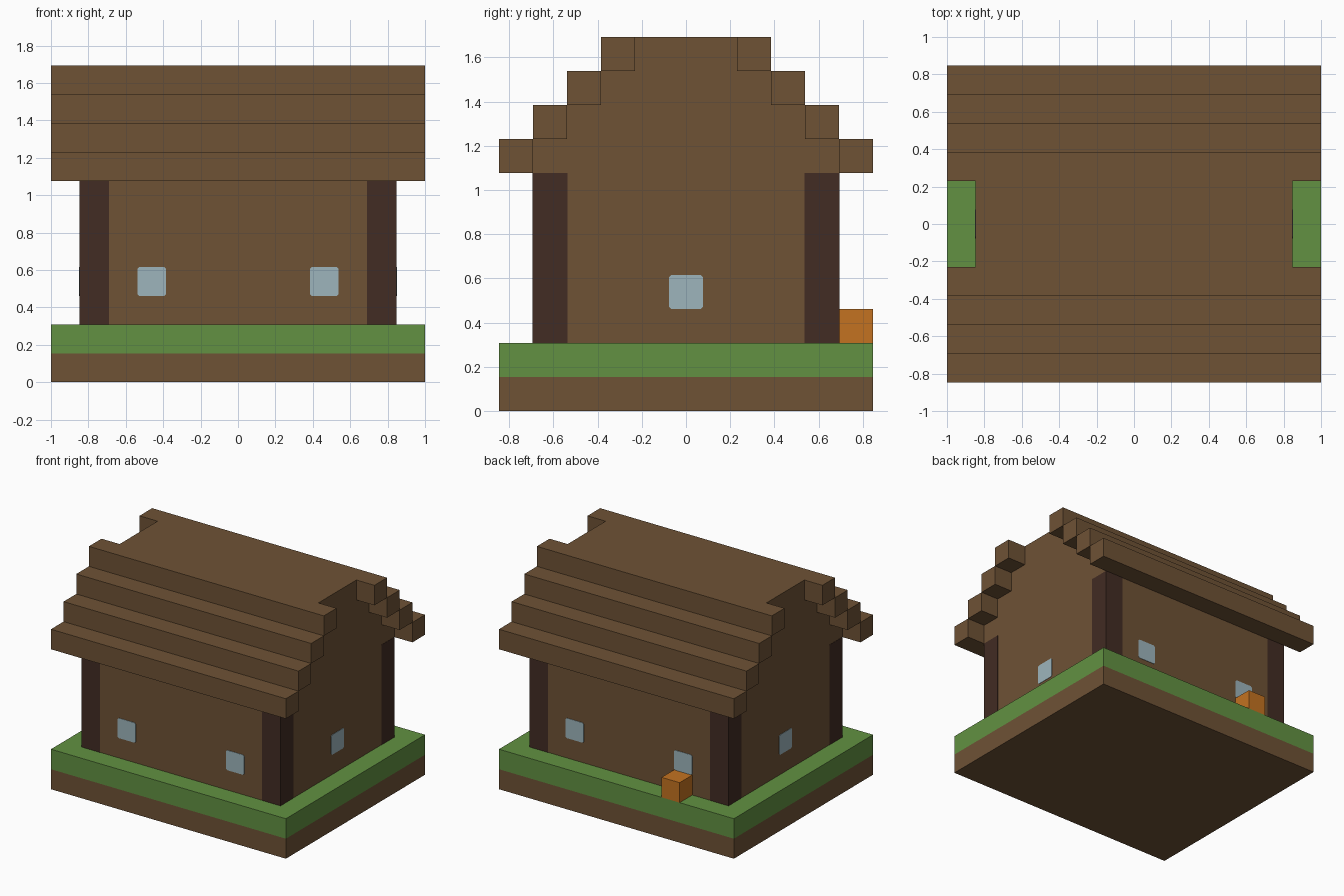
import bpy
import bmesh
from mathutils import Vector

cube = bpy.data.objects.get("Cube")
if cube:
    bpy.data.objects.remove(cube, do_unlink=True)

U = 2 / 13  # one building block


def material(name, rgb):
    m = bpy.data.materials.new(name)
    m.use_nodes = True
    m.diffuse_color = (*rgb, 1)
    bsdf = m.node_tree.nodes["Principled BSDF"]
    bsdf.inputs["Base Color"].default_value = (*rgb, 1)
    bsdf.inputs["Roughness"].default_value = 0.9
    return m


wood = material("brown wood", (0.156, 0.084, 0.036))
dark = material("dark timber", (0.054, 0.025, 0.017))
green = material("grass green", (0.122, 0.283, 0.054))
orange = material("orange", (0.546, 0.17, 0.015))
glass = material("pale blue glass", (0.337, 0.462, 0.503))


def prism(name, points, direction, mat):
    """Extrude a flat outline along a direction."""
    bm = bmesh.new()
    face = bm.faces.new([bm.verts.new(p) for p in points])
    out = bmesh.ops.extrude_face_region(bm, geom=[face])
    top = [v for v in out["geom"] if isinstance(v, bmesh.types.BMVert)]
    bmesh.ops.translate(bm, verts=top, vec=Vector(direction))
    bmesh.ops.recalc_face_normals(bm, faces=bm.faces)
    mesh = bpy.data.meshes.new(name)
    bm.to_mesh(mesh)
    bm.free()
    mesh.materials.append(mat)
    ob = bpy.data.objects.new(name, mesh)
    bpy.context.collection.objects.link(ob)
    return ob


def box(name, x, y, z, mat, grow=0.0):
    """Box from block ranges, optionally widened sideways."""
    x0, x1 = x[0] * U - grow, x[1] * U + grow
    y0, y1 = y[0] * U - grow, y[1] * U + grow
    base = z[0] * U
    pts = [(x0, y0, base), (x1, y0, base), (x1, y1, base), (x0, y1, base)]
    return prism(name, pts, (0, 0, (z[1] - z[0]) * U), mat)


# Ground slab
box("soil_base", (-6.5, 6.5), (-5.5, 5.5), (0, 1), wood)
box("grass_layer", (-6.5, 6.5), (-5.5, 5.5), (1, 2), green)

# Walls with stepped gables, as one outline run along x
half = [(4.5, 2), (4.5, 8)]
for i in range(3):
    half += [(3.5 - i, 8 + i), (3.5 - i, 9 + i)]
outline = half + [(-y, z) for y, z in reversed(half)]
prism("house_walls", [(-5.5 * U, y * U, z * U) for y, z in outline], (11 * U, 0, 0), wood)

# Stepped roof courses and corner posts
for sy, end in ((-1, "front"), (1, "back")):
    for i in range(4):
        ys = sorted((sy * (4.5 - i), sy * (5.5 - i)))
        box(f"{end}_roof_course_{i + 1}", (-6.5, 6.5), ys, (7 + i, 8 + i), wood)
    for sx, side in ((-1, "right"), (1, "left")):
        xs = sorted((sx * 4.5, sx * 5.5))
        ys = sorted((sy * 3.5, sy * 4.5))
        box(f"{end}_{side}_post", xs, ys, (2, 7), dark, 0.002)


def window(name, centre, across, normal):
    """Thin pane with clipped corners, set on a wall."""
    h, c = 0.5 * U, 0.44 * U
    ring = [(h, -c), (h, c), (c, h), (-c, h), (-h, c), (-h, -c), (-c, -h), (c, -h)]
    across, up, normal = Vector(across), Vector((0, 0, 1)), Vector(normal)
    mid = Vector(centre) * U - normal * 0.002
    prism(name, [mid + across * a + up * b for a, b in ring], normal * 0.005, glass)


# Windows on all four walls
for s, end, side in ((-1, "front", "right"), (1, "back", "left")):
    for x, part in ((-3, "right"), (3, "left")):
        window(f"{end}_{part}_window", (x, s * 4.5, 3.5), (1, 0, 0), (0, s, 0))
    window(f"{side}_side_window", (s * 5.5, 0, 3.5), (0, 1, 0), (s, 0, 0))

# Orange crate behind the house
box("orange_crate", (-3.5, -2.5), (4.5, 5.5), (2, 3), orange)
